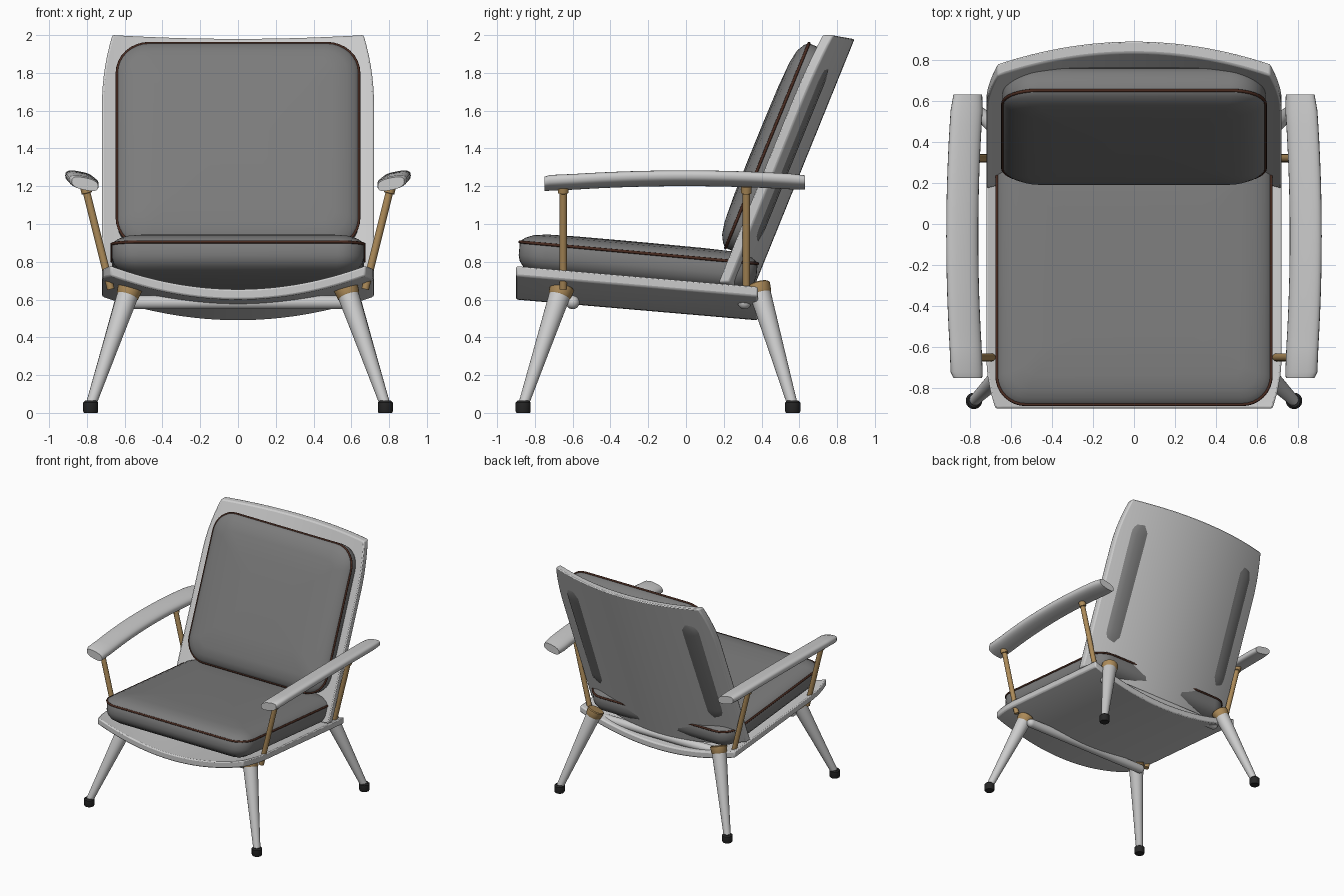
import bpy, bmesh
from math import sin, cos, pi, radians
from mathutils import Matrix, Vector

if "Cube" in bpy.data.objects:
    bpy.data.objects.remove(bpy.data.objects["Cube"])


def material(name, rgb):
    m = bpy.data.materials.new(name)
    m.diffuse_color = (*rgb, 1)
    m.use_nodes = True
    m.node_tree.nodes["Principled BSDF"].inputs["Base Color"].default_value = m.diffuse_color
    return m


FABRIC = material("dark_fabric", (0.2, 0.2, 0.2))
BRASS = material("brass", (0.42, 0.26, 0.1))
PIPING = material("piping_brown", (0.07, 0.025, 0.015))
RUBBER = material("black_rubber", (0.02, 0.02, 0.02))


def finish(name, bm, mat=None, angle=40):
    bmesh.ops.recalc_face_normals(bm, faces=bm.faces)
    me = bpy.data.meshes.new(name)
    bm.to_mesh(me)
    bm.free()
    ob = bpy.data.objects.new(name, me)
    bpy.context.collection.objects.link(ob)
    if mat:
        me.materials.append(mat)
    bpy.ops.object.select_all(action='DESELECT')
    bpy.context.view_layer.objects.active = ob
    ob.select_set(True)
    bpy.ops.object.shade_smooth_by_angle(angle=radians(angle))
    return ob


def loft(name, rings, mat=None, angle=40):
    """Skin a list of closed rings and cap both ends."""
    bm = bmesh.new()
    vr = [[bm.verts.new(p) for p in r] for r in rings]
    n = len(vr[0])
    for a, b in zip(vr, vr[1:]):
        for i in range(n):
            j = (i + 1) % n
            bm.faces.new((a[i], a[j], b[j], b[i]))
    bm.faces.new(vr[0])
    bm.faces.new(vr[-1])
    return finish(name, bm, mat, angle)


def turned(name, p1, p2, profile, mat=None, n=24):
    """Lathe (fraction along axis, radius) pairs between two points."""
    p1, p2 = Vector(p1), Vector(p2)
    q = (p2 - p1).to_track_quat('Z', 'Y')
    rings = [[p1.lerp(p2, t) + q @ Vector((r * cos(2 * pi * i / n), r * sin(2 * pi * i / n), 0))
              for i in range(n)] for t, r in profile]
    return loft(name, rings, mat)


def shell(name, fn, offset, nu=32, nv=16):
    """Bent plywood sheet: fn(u, v) gives one face, offset gives the thickness."""
    bm = bmesh.new()
    g = [[bm.verts.new(fn(2 * i / nu - 1, j / nv)) for i in range(nu + 1)] for j in range(nv + 1)]
    for j in range(nv):
        for i in range(nu):
            bm.faces.new((g[j][i], g[j][i + 1], g[j + 1][i + 1], g[j + 1][i]))
    ex = bmesh.ops.extrude_face_region(bm, geom=bm.faces[:])
    bmesh.ops.translate(bm, vec=offset, verts=[v for v in ex['geom'] if isinstance(v, bmesh.types.BMVert)])
    seen = {}
    ob = finish(name, bm)
    bev = ob.modifiers.new("soft_edges", 'BEVEL')
    bev.width, bev.segments, bev.limit_method = 0.01, 2, 'ANGLE'
    bev.angle_limit = radians(50)
    return ob


def outline(a, b, r, z, n=9):
    pts = []
    for k, (sx, sy) in enumerate(((1, 1), (-1, 1), (-1, -1), (1, -1))):
        for i in range(n):
            t = pi / 2 * (k + i / (n - 1))
            pts.append(Vector((sx * (a - r) + r * cos(t), sy * (b - r) + r * sin(t), z)))
    return pts


def cushion(name, M, a, b, r, profile):
    """Rounded cushion from (inset, height) pairs, piped along its widest line."""
    rings = [[M @ p for p in outline(a - d, b - d, max(r - d * 0.8, 0.05), z)] for d, z in profile]
    loft(name, rings, FABRIC, 60)
    cu = bpy.data.curves.new(name + "_piping", 'CURVE')
    cu.dimensions, cu.bevel_depth, cu.bevel_resolution = '3D', 0.008, 2
    pts = [M @ p for p in outline(a, b, r, 0)]
    sp = cu.splines.new('POLY')
    sp.points.add(len(pts) - 1)
    for q, p in zip(sp.points, pts):
        q.co = (*p, 1)
    sp.use_cyclic_u = True
    cu.materials.append(PIPING)
    ob = bpy.data.objects.new(name + "_piping", cu)
    bpy.context.collection.objects.link(ob)
    bpy.ops.object.select_all(action='DESELECT')
    bpy.context.view_layer.objects.active = ob
    ob.select_set(True)
    bpy.ops.object.convert(target='MESH')


# Seat shell: sagging sheet, tilted down to the rear
def seat_fn(u, v):
    half = 0.72 - 0.045 * max(0, 1 - v / 0.2) ** 2
    return (u * half, -0.9 + 1.28 * v, 0.78 - 0.11 * v - 0.125 * (1 - u * u))


shell("seat_shell", seat_fn, (0, 0, -0.055))


# Back shell: reclined sheet, bowed to the rear
def back_fn(u, v):
    half = 0.72 - 0.055 * max(0, (v - 0.72) / 0.28) ** 2
    bow = 1 - u * u
    z0, z1 = 0.69 - 0.09 * bow, 2.0 - 0.02 * bow
    z = z0 + (z1 - z0) * v
    return (u * half, 0.17 + 0.405 * (z - 0.69) + 0.14 * (1 - (u * half / 0.72) ** 2), z)


shell("back_shell", back_fn, (0, 0.06, 0), nv=24)

# Cushions
seat_M = Matrix.Translation((0, -0.25, 0.848)) @ Matrix.Rotation(radians(-5.2), 4, 'X')
cushion("seat_cushion", seat_M, 0.668, 0.632, 0.14,
        [(0.58, 0.057), (0.3, 0.056), (0.14, 0.052), (0.07, 0.042), (0.03, 0.026), (0.008, 0.01), (0, 0),
         (0, -0.07), (0.008, -0.1), (0.03, -0.13), (0.08, -0.16), (0.18, -0.19), (0.35, -0.23), (0.58, -0.25)])
back_M = Matrix.Translation((0, 0.43, 1.415)) @ Matrix.Rotation(radians(67.8), 4, 'X')
cushion("back_cushion", back_M, 0.64, 0.585, 0.17,
        [(0.5, 0.066), (0.28, 0.064), (0.13, 0.057), (0.06, 0.044), (0.02, 0.022), (0.005, 0.008), (0, 0),
         (0, -0.06), (0.012, -0.1), (0.035, -0.13), (0.07, -0.148), (0.13, -0.157), (0.5, -0.16)])

# Cross rails under the seat, with ball ends
ball = [((1 - cos(t * pi / 12)) * 0.03, 0.036 * max(sin(t * pi / 12), 0.05)) for t in range(7)]
for name, y in (("front_rail", -0.6), ("rear_rail", 0.31)):
    turned(name, (-0.6, y, 0.585), (0.6, y, 0.585), ball + [(1 - t, r) for t, r in reversed(ball)])

for side, s in (("left", -1), ("right", 1)):
    # Armrest: tilted oval swept along a gentle arch
    rings = []
    for k in range(19):
        t = k / 18
        y = -0.75 + 1.38 * t
        arch = 4 * t * (1 - t)
        cx, cz = 0.81 + 0.027 * arch, 1.212 + 0.008 * t + 0.026 * arch
        f = 0.9 if k in (0, 18) else 1
        ring = []
        for i in range(24):
            c, d = cos(2 * pi * i / 24), sin(2 * pi * i / 24)
            px = 0.078 * f * (abs(c) ** 0.75) * (1 if c > 0 else -1)
            pz = 0.036 * f * (abs(d) ** 0.75) * (1 if d > 0 else -1)
            ring.append((s * (cx + px), y + (0.012 if k == 1 else 0) - 0.06 * (k == 1), cz + pz + 0.2 * px))
        rings.append(ring)
    loft(side + "_armrest", rings, angle=50)

    # Brass arm posts with small caps
    for end, y, low in (("front", -0.65, 0.655), ("rear", 0.32, 0.64)):
        lean = lambda z: s * (0.702 + 0.25 * (z - 0.77))
        turned(f"{side}_{end}_arm_post", (lean(low), y, low), (lean(1.2), y, 1.2),
               [(0, 0.02), (0.93, 0.02), (0.935, 0.028), (1, 0.028)], BRASS, 16)

    # Splayed tapered legs with brass collars and rubber feet
    for end, ty, fy, tz in (("front", -0.66, -0.862, 0.65), ("rear", 0.385, 0.565, 0.66)):
        top, foot = Vector((s * 0.575, ty, tz)), Vector((s * 0.78, fy, 0.04))
        turned(f"{side}_{end}_leg", foot, top, [(0, 0.027), (0.5, 0.042), (0.93, 0.056), (1, 0.056)])
        turned(f"{side}_{end}_leg_collar", foot.lerp(top, 0.945), foot.lerp(top, 1.03),
               [(0, 0.056), (0.1, 0.06), (0.9, 0.066), (1, 0.06)], BRASS)
        turned(f"{side}_{end}_foot", (foot.x, fy, 0), (foot.x, fy, 0.065),
               [(0, 0.036), (0.12, 0.04), (0.85, 0.04), (1, 0.03)], RUBBER)
